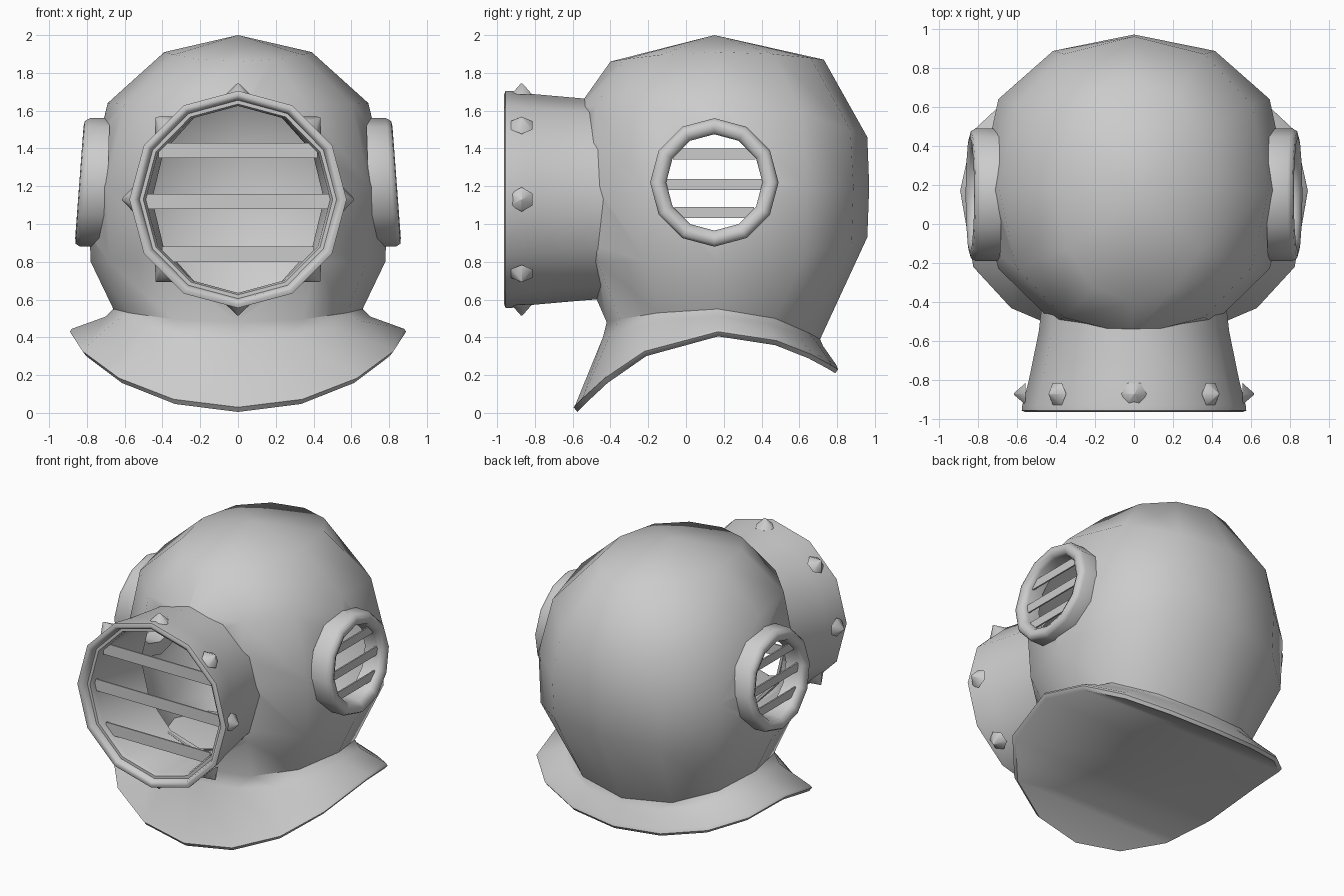
import bpy, bmesh, math
from mathutils import Matrix

if "Cube" in bpy.data.objects:
    bpy.data.objects.remove(bpy.data.objects["Cube"])

grey = bpy.data.materials.new("metal grey")
grey.diffuse_color = (0.6, 0.6, 0.6, 1)
grey.use_nodes = True
grey.node_tree.nodes["Principled BSDF"].inputs["Base Color"].default_value = grey.diffuse_color


def make(name, bm, angle=55):
    bmesh.ops.recalc_face_normals(bm, faces=bm.faces)
    me = bpy.data.meshes.new(name)
    bm.to_mesh(me)
    bm.free()
    ob = bpy.data.objects.new(name, me)
    bpy.context.collection.objects.link(ob)
    me.materials.append(grey)
    smooth(ob, angle)
    return ob


def smooth(ob, angle):
    bpy.ops.object.select_all(action='DESELECT')
    ob.select_set(True)
    bpy.context.view_layer.objects.active = ob
    bpy.ops.object.shade_smooth_by_angle(angle=math.radians(angle))


def bridge(bm, a, b):
    n = len(a)
    for i in range(n):
        bm.faces.new((a[i], a[(i + 1) % n], b[(i + 1) % n], b[i]))


def ring(bm, n, rx, z_side, front, back, p_front=0.95, p_back=0.77, cy=0.17):
    """Saddle-shaped loop: front and back are (y, z) on the centre line."""
    out = []
    for i in range(n):
        t = 2 * math.pi * i / n
        s, c = math.sin(t), -math.cos(t)
        p = p_back if c > 0 else p_front
        q = 0.94 if n == 12 else 1
        s = math.copysign(abs(s) ** q, s) if abs(s) > 1e-6 else 0
        c = math.copysign(abs(c) ** p, c) if abs(c) > 1e-6 else 0
        ey, ez = back if c > 0 else front
        out.append(bm.verts.new((rx * s, cy + abs(c) * (ey - cy),
                                 z_side + (ez - z_side) * c * c)))
    return out


def stack(bm, n, rows):
    loops = [ring(bm, n, *r) for r in rows]
    for a, b in zip(loops, loops[1:]):
        bridge(bm, a, b)
    return loops


def crown(bm, loop, z):
    top = bm.verts.new((0, 0.15, z))
    for i in range(12):
        bm.faces.new((top, loop[i], loop[(i + 1) % 12]))


def strip_cap(bm, loop):
    """Close a saddle loop with strips running from side to side."""
    n = len(loop)
    bm.faces.new((loop[0], loop[1], loop[-1]))
    for i in range(1, n // 2 - 1):
        bm.faces.new((loop[i], loop[i + 1], loop[n - 1 - i], loop[n - i]))
    bm.faces.new(loop[n // 2 - 1:n // 2 + 2])


# Round head running into a flared collar with a thin lip
head_rows = [(0.39, 1.91, (-0.40, 1.86), (0.73, 1.87), 0.92, 0.92),
             (0.69, 1.64, (-0.57, 1.62), (0.96, 1.46), 0.92, 0.84),
             (0.795, 1.20, (-0.60, 1.20), (0.97, 1.20)),
             (0.78, 0.80, (-0.56, 0.80), (0.96, 0.93)),
             (0.66, 0.55, (-0.42, 0.48), (0.71, 0.39), 0.88, 0.85)]
collar_rows = [(0.70, 0.51, (-0.44, 0.40), (0.725, 0.355), 0.8, 0.8),
               (0.88, 0.445, (-0.585, 0.045), (0.795, 0.255), 0.7, 0.75),
               (0.89, 0.43, (-0.595, 0.03), (0.805, 0.23), 0.7, 0.75),
               (0.87, 0.405, (-0.575, 0.005), (0.79, 0.21), 0.7, 0.75)]
bm = bmesh.new()
head_loops = stack(bm, 12, head_rows)
crown(bm, head_loops[0], 2.0)
collar_loops = stack(bm, 16, collar_rows)
strip_cap(bm, collar_loops[-1])
edges = [bm.edges.get((lp[i - 1], lp[i]))
         for lp in (head_loops[-1], collar_loops[0]) for i in range(len(lp))]
bmesh.ops.bridge_loops(bm, edges=edges)
body = make("head_and_collar", bm)


def cut(target, bm):
    cutter = make("cutter", bm)
    cutter.hide_render = True
    bpy.context.view_layer.objects.active = target
    mod = target.modifiers.new("opening", 'BOOLEAN')
    mod.operation = 'DIFFERENCE'
    mod.solver = 'EXACT'
    mod.object = cutter
    bpy.ops.object.modifier_apply(modifier=mod.name)
    bpy.data.objects.remove(cutter)


# Hollow inside of the head
bm = bmesh.new()
inner = [(r[0] - 0.02, r[1] - dz, (r[2][0] + 0.02, r[2][1] - dz),
          (r[3][0] - 0.02, r[3][1] - dz), *r[4:])
         for r, dz in zip(head_rows, (0.018, 0.01, 0, 0, -0.01))]
inner.append((0.61, 0.45, (-0.37, 0.37), (0.62, 0.37), 0.88, 0.85))
loops = stack(bm, 12, inner)
crown(bm, loops[0], 1.98)
strip_cap(bm, loops[-1])
cut(body, bm)

# Openings for the face barrel and the side windows
for matrix, r, depth in (
        (Matrix.Translation((0, -0.6, 1.13)) @ Matrix.Diagonal((0.94, 1, 1, 1))
         @ Matrix.Rotation(math.pi / 2, 4, 'X'), 0.5, 0.9),
        (Matrix.Translation((0, 0.15, 1.22)) @ Matrix.Rotation(math.pi / 2, 4, 'Y'), 0.29, 3)):
    bm = bmesh.new()
    bmesh.ops.create_cone(bm, cap_ends=True, segments=12, radius1=r, radius2=r,
                          depth=depth, matrix=matrix)
    cut(body, bm)
smooth(body, 78)


def lathe(name, profile, place):
    """Revolve a closed profile of (radius, depth) in 12 steps."""
    bm = bmesh.new()
    loops = []
    for r, d in profile:
        loops.append([bm.verts.new(place(r, math.pi * i / 6, d)) for i in range(12)])
    for a, b in zip(loops, loops[1:] + loops[:1]):
        bridge(bm, a, b)
    return make(name, bm)


def box(name, size, matrix):
    bm = bmesh.new()
    bmesh.ops.create_cube(bm, size=1, matrix=matrix @ Matrix.Diagonal((*size, 1)))
    return make(name, bm, 30)


# Face barrel, narrowing sideways towards the head
def barrel_point(r, t, y):
    k = 1 - 0.1 * max(0, min(1, (y + 0.95) / 0.45))
    return (r * k * math.sin(t), y, 1.13 + r * math.cos(t))


lathe("face_barrel", [(0.525, -0.42), (0.535, -0.55), (0.557, -0.80), (0.575, -0.93),
                      (0.575, -0.955), (0.555, -0.963), (0.535, -0.955), (0.525, -0.92),
                      (0.505, -0.92), (0.495, -0.89), (0.505, -0.42)], barrel_point)
for z in (0.84, 1.12, 1.39):
    half = math.sqrt(0.495 ** 2 - (z - 1.13) ** 2)
    box("face_bar", (2 * half, 0.01, 0.08), Matrix.Translation((0, -0.88, z)))

# Low pointed six-sided bolts around the barrel
for i in range(8):
    bm = bmesh.new()
    bmesh.ops.create_cone(bm, cap_ends=True, segments=6, radius1=0.065, radius2=0.004,
                          depth=0.06, matrix=Matrix.Translation((0, -0.87, 1.13))
                          @ Matrix.Rotation(i * math.pi / 4, 4, 'Y')
                          @ Matrix.Translation((0, 0, 0.585))
                          @ Matrix.Rotation(math.pi / 6, 4, 'Z'))
    make("bolt", bm, 80)

# Side window frames, outer face leaning in at the top, with bars
for side in (1, -1):
    def frame_point(r, t, d):
        z = r * math.cos(t)
        lean = -0.075 * z * max(0, min(1, (d - 0.6) / 0.2))
        return (side * (d + lean), 0.15 + r * math.sin(t), 1.22 + z)

    lathe("side_window_frame", [(0.34, 0.69), (0.34, 0.81), (0.325, 0.835), (0.295, 0.84),
                                (0.265, 0.825), (0.255, 0.80), (0.255, 0.70)], frame_point)
    for z in (1.06, 1.21, 1.37):
        half = math.sqrt(0.265 ** 2 - (z - 1.22) ** 2)
        box("side_bar", (0.01, 2 * half, 0.058),
            Matrix.Translation((side * (0.79 - 0.075 * (z - 1.22)), 0.15, z)))
